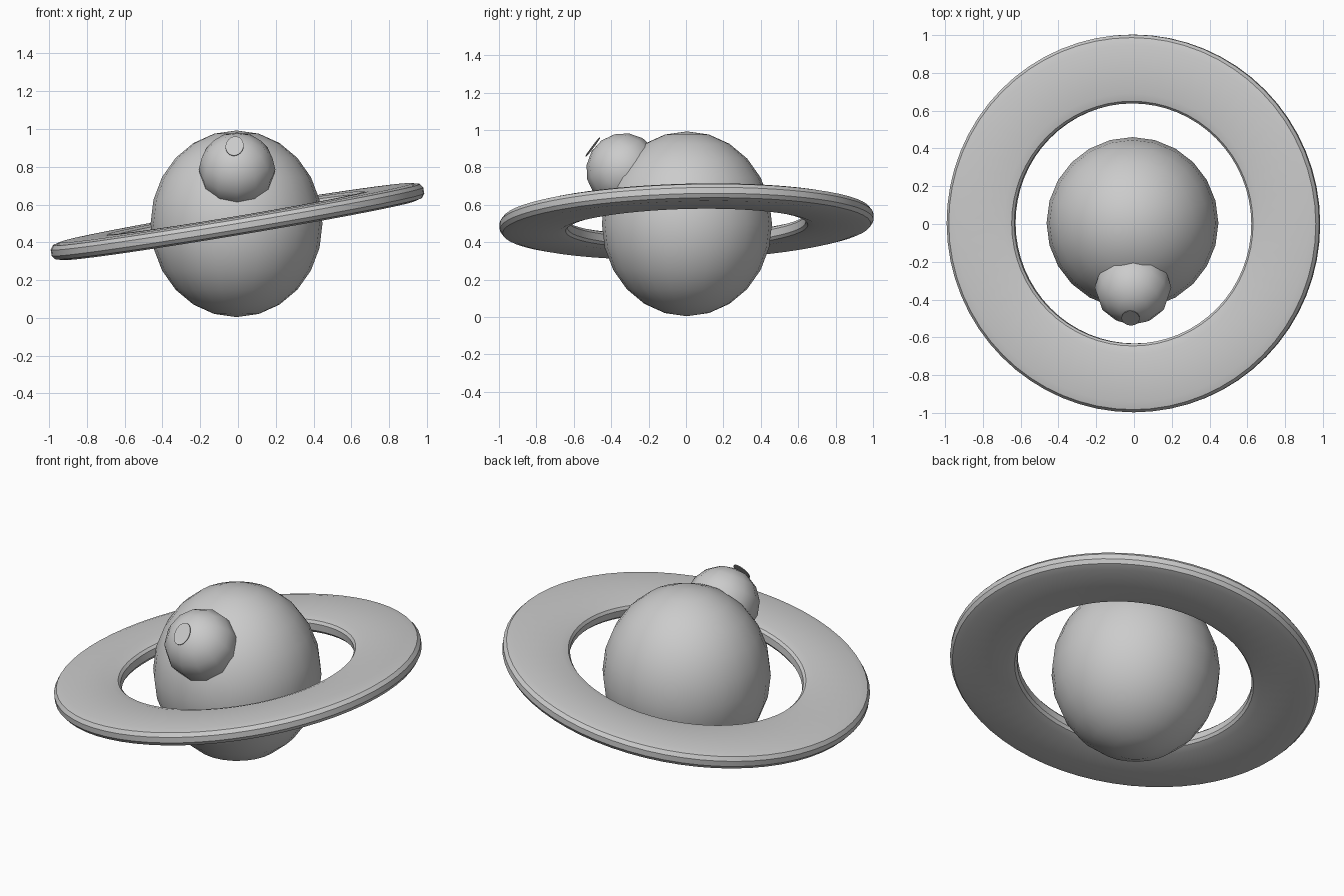
import bpy, bmesh, math
from mathutils import Vector, Matrix

if "Cube" in bpy.data.objects:
    bpy.data.objects.remove(bpy.data.objects["Cube"])

grey = bpy.data.materials.new("plain grey")
grey.diffuse_color = (0.6, 0.6, 0.6, 1)
grey.use_nodes = True
grey.node_tree.nodes["Principled BSDF"].inputs["Base Color"].default_value = grey.diffuse_color


def finish(obj, name, angle=60):
    obj.name = name
    obj.data.materials.append(grey)
    bpy.ops.object.select_all(action='DESELECT')
    obj.select_set(True)
    bpy.context.view_layer.objects.active = obj
    bpy.ops.object.shade_smooth_by_angle(angle=math.radians(angle))


def ball(name, segments, rings, loc, scale, rot=(0, 0, 0)):
    bpy.ops.mesh.primitive_uv_sphere_add(segments=segments, ring_count=rings,
                                         radius=1, location=loc, rotation=rot)
    obj = bpy.context.object
    obj.scale = scale
    finish(obj, name)


# Planet and the small moon sunk into its front
ball("planet", 24, 12, (-0.008, 0.005, 0.498), (0.455, 0.455, 0.494))
ball("moon", 12, 8, (-0.005, -0.335, 0.785), (0.203, 0.2, 0.197),
     (math.radians(37), 0, 0))

# Flat tilted ring with bevelled rims, spun from its cross-section
half = [(0.636, 0.02), (0.648, 0.035), (0.69, 0.047),
        (0.945, 0.047), (0.985, 0.037), (1.0, 0.016)]
profile = half + [(r, -z) for r, z in reversed(half)]
bm = bmesh.new()
steps = 64
loops = []
for i in range(steps):
    a = 2 * math.pi * i / steps
    loops.append([bm.verts.new((r * math.cos(a), r * math.sin(a), z))
                  for r, z in profile])
n = len(profile)
for i in range(steps):
    a, b = loops[i], loops[(i + 1) % steps]
    for j in range(n):
        k = (j + 1) % n
        bm.faces.new((a[j], b[j], b[k], a[k]))
bmesh.ops.recalc_face_normals(bm, faces=bm.faces)
mesh = bpy.data.meshes.new("ring")
bm.to_mesh(mesh)
bm.free()
ring = bpy.data.objects.new("ring", mesh)
bpy.context.collection.objects.link(ring)
ring.location = (-0.003, 0.003, 0.51)
ring.rotation_euler = (math.radians(1.5), math.radians(-9.5), 0)
finish(ring, "ring", 25)

# Thin round spot resting on the moon
normal = Vector((-0.08, -0.8, 0.6)).normalized()
bpy.ops.mesh.primitive_cylinder_add(vertices=24, radius=1, depth=0.004,
                                    location=(-0.018, -0.498, 0.909))
spot = bpy.context.object
spot.rotation_euler = normal.to_track_quat('Z', 'Y').to_euler()
spot.scale = (0.048, 0.063, 1)
finish(spot, "moon_spot", 30)
